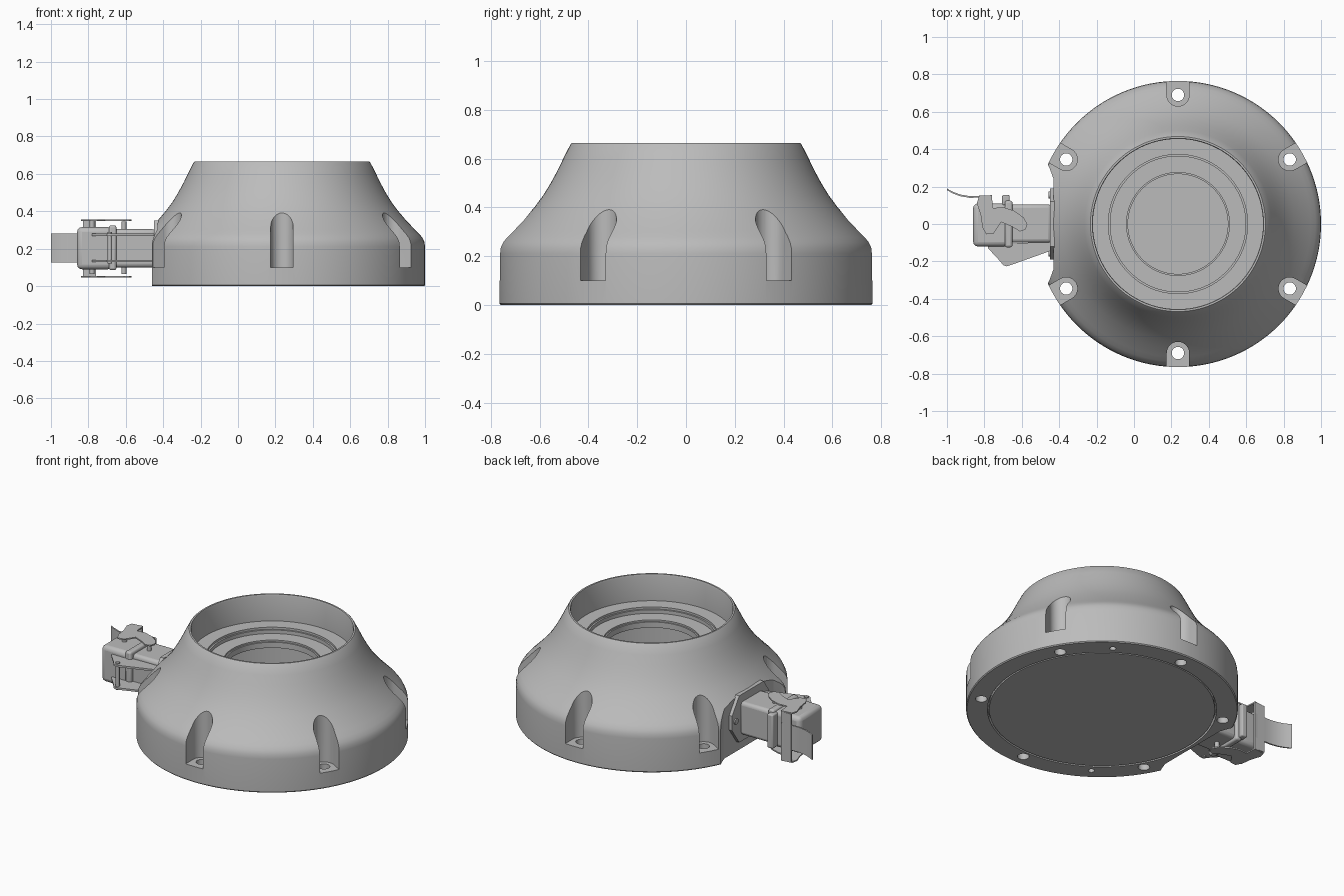
import bpy, bmesh, math
from mathutils import Matrix, Vector

if "Cube" in bpy.data.objects:
    bpy.data.objects.remove(bpy.data.objects["Cube"], do_unlink=True)

CX = 0.235          # axis of the round housing
HOLE_R = 0.69       # bolt circle


def material(name, value):
    m = bpy.data.materials.new(name)
    m.use_nodes = True
    colour = (value, value, value, 1)
    m.diffuse_color = colour
    m.node_tree.nodes["Principled BSDF"].inputs["Base Color"].default_value = colour
    return m


grey = material("plain grey", 0.5)


def finish(name, bm, bevel=0, smooth=True):
    bmesh.ops.recalc_face_normals(bm, faces=bm.faces)
    me = bpy.data.meshes.new(name)
    bm.to_mesh(me)
    bm.free()
    ob = bpy.data.objects.new(name, me)
    bpy.context.collection.objects.link(ob)
    me.materials.append(grey)
    if bevel:
        mod = ob.modifiers.new("soft edges", "BEVEL")
        mod.width, mod.segments = bevel, 3
    if smooth:
        shade(ob)
    return ob


def shade(ob):
    bpy.ops.object.select_all(action="DESELECT")
    ob.select_set(True)
    bpy.context.view_layer.objects.active = ob
    bpy.ops.object.shade_smooth_by_angle(angle=math.radians(32))


def add_prism(bm, pts, lo, hi):
    """Extrude a flat outline from height lo to hi."""
    low = [bm.verts.new((x, y, lo)) for x, y in pts]
    top = [bm.verts.new((x, y, hi)) for x, y in pts]
    bm.faces.new(low)
    bm.faces.new(top)
    n = len(pts)
    for i in range(n):
        j = (i + 1) % n
        bm.faces.new((low[i], low[j], top[j], top[i]))


def prism(name, pts, lo, hi, bevel=0):
    bm = bmesh.new()
    add_prism(bm, pts, lo, hi)
    return finish(name, bm, bevel)


def box(name, x, y, z, bevel=0):
    pts = [(x[0], y[0]), (x[1], y[0]), (x[1], y[1]), (x[0], y[1])]
    return prism(name, pts, z[0], z[1], bevel)


def circle(x, y, r, n=32):
    return [(x + r * math.cos(2 * math.pi * i / n), y + r * math.sin(2 * math.pi * i / n))
            for i in range(n)]


def polar(r, degrees):
    a = math.radians(degrees)
    return CX + r * math.cos(a), r * math.sin(a)


def lathe(name, profile, n=128):
    """Spin a closed profile of (radius, height) about the housing axis."""
    bm = bmesh.new()
    rings = []
    for i in range(n):
        a = 2 * math.pi * i / n
        rings.append([bm.verts.new((CX + r * math.cos(a), r * math.sin(a), z)) for r, z in profile])
    m = len(profile)
    for i in range(n):
        p, q = rings[i], rings[(i + 1) % n]
        for k in range(m):
            l = (k + 1) % m
            bm.faces.new((p[k], q[k], q[l], p[l]))
    return finish(name, bm, smooth=False)


def cut(target, cutter):
    cutter.hide_render = True
    mod = target.modifiers.new("cut", "BOOLEAN")
    mod.operation, mod.solver, mod.object = "DIFFERENCE", "EXACT", cutter
    bpy.context.view_layer.objects.active = target
    bpy.ops.object.modifier_apply(modifier=mod.name)
    bpy.data.objects.remove(cutter, do_unlink=True)


# Round housing: flared outside, stepped bore, hollow underneath
outside = [(0.76, 0), (0.765, 0.006), (0.765, 0.21), (0.762, 0.235), (0.752, 0.257), (0.735, 0.278),
           (0.71, 0.303), (0.665, 0.35), (0.62, 0.403), (0.585, 0.45), (0.553, 0.503),
           (0.525, 0.555), (0.5, 0.607), (0.473, 0.66), (0.468, 0.665)]
bore = [(0.458, 0.665), (0.455, 0.655), (0.455, 0.5), (0.372, 0.5), (0.372, 0.487), (0.362, 0.487),
        (0.362, 0.465), (0.275, 0.465), (0.275, 0.455), (0.267, 0.455), (0.267, 0.42)]
hollow = [(0.45, 0.42), (0.58, 0.32), (0.58, 0.03), (0.645, 0.03), (0.645, 0)]
housing = lathe("housing", outside + bore + hollow)

# Flat side for the connector
flat = [(-0.7, -0.34), (-0.462, -0.32), (-0.45, -0.295), (-0.43, -0.24)]
flat += [(x, -y) for x, y in reversed(flat)]
cut(housing, prism("flat_cutter", flat, -0.2, 0.9))

# Six bolt pockets, then their holes and two small locating holes
pockets, holes = bmesh.new(), bmesh.new()
for k in range(6):
    angle = 30 + 60 * k
    turn = Matrix.Rotation(math.radians(angle), 2)
    u = [(0.25, -0.06)] + [(-0.06 * math.sin(math.pi * t / 16), -0.06 * math.cos(math.pi * t / 16))
                           for t in range(17)] + [(0.25, 0.06)]
    cx, cy = polar(HOLE_R, angle)
    slot = [turn @ Vector(p) for p in u]
    add_prism(pockets, [(cx + p.x, cy + p.y) for p in slot], 0.1, 0.9)
    add_prism(holes, circle(cx, cy, 0.033), -0.1, 0.2)
for angle in (55, 235):
    add_prism(holes, circle(*polar(HOLE_R, angle), 0.018), -0.1, 0.08)
cut(housing, finish("pocket_cutter", pockets))
cut(housing, finish("hole_cutter", holes))
shade(housing)

# Bottom cover
prism("bottom_cover", circle(CX, 0, 0.635, 128), 0.001, 0.025)

# Connector flange, standing on the flat side
half = [(0.06, 0.12), (0.16, 0.19), (0.25, 0.19), (0.35, 0.12)]
outline = half + [(z, -y) for z, y in reversed(half)]


def along_x(name, pts, lo, hi):
    """Prism whose outline is (z, y) and whose length runs along x."""
    ob = prism(name, pts, lo, hi)
    ob.data.transform(Matrix(((0, 0, 1, 0), (0, 1, 0, 0), (1, 0, 0, 0), (0, 0, 0, 1))))
    ob.data.flip_normals()
    return ob


along_x("connector_flange", outline, -0.45, -0.425)
for side, y in (("right", -0.155), ("left", 0.155)):
    along_x("flange_screw_" + side, circle(0.205, y, 0.018, 20), -0.458, -0.44)

# Connector body: socket, collar and hood
box("connector_socket", (-0.7, -0.44), (-0.1, 0.105), (0.1, 0.305), 0.02)
box("connector_collar", (-0.69, -0.65), (-0.125, 0.125), (0.085, 0.325), 0.012)
box("connector_hood", (-0.86, -0.67), (-0.12, 0.11), (0.09, 0.315), 0.025)
box("hood_lug", (-0.705, -0.665), (0.1, 0.155), (0.1, 0.31), 0.008)

# Locking lever: two cheek plates, joining strip and curved handle
cheek = [(-0.84, 0.11), (-0.83, 0.145), (-0.76, 0.155), (-0.755, 0.085), (-0.7, 0.09), (-0.64, 0.07),
         (-0.59, 0.035), (-0.57, 0), (-0.58, -0.03), (-0.61, -0.04), (-0.65, -0.015),
         (-0.71, 0.01), (-0.75, -0.05), (-0.79, -0.055), (-0.81, -0.02), (-0.82, 0.05)]
for name, z in (("upper", 0.347), ("lower", 0.045)):
    prism("lever_cheek_" + name, cheek, z, z + 0.008)
box("lever_strip", (-0.83, -0.76), (0.143, 0.153), (0.05, 0.35))
path = [(-1, 0.19), (-0.97, 0.173), (-0.93, 0.158), (-0.88, 0.149), (-0.82, 0.15), (-0.765, 0.154)]
prism("lever_handle", path + [(x, y - 0.009) for x, y in reversed(path)], 0.125, 0.28)
for name, x, y in (("lever", -0.61, 0), ("hood", -0.78, 0)):
    prism(name + "_pin", circle(x, y, 0.013, 20), 0.065, 0.352 if name == "hood" else 0.345)

# Hinge bracket on the front side
hinge = [(-0.78, -0.11), (-0.78, -0.13), (-0.715, -0.2), (-0.7, -0.22), (-0.68, -0.226),
         (-0.66, -0.22), (-0.45, -0.145), (-0.45, -0.095)]
for name, z in (("upper", 0.268), ("lower", 0.128)):
    prism("hinge_plate_" + name, hinge, z, z + 0.012)
prism("hinge_pin", circle(-0.685, -0.203, 0.012, 20), 0.12, 0.288)
